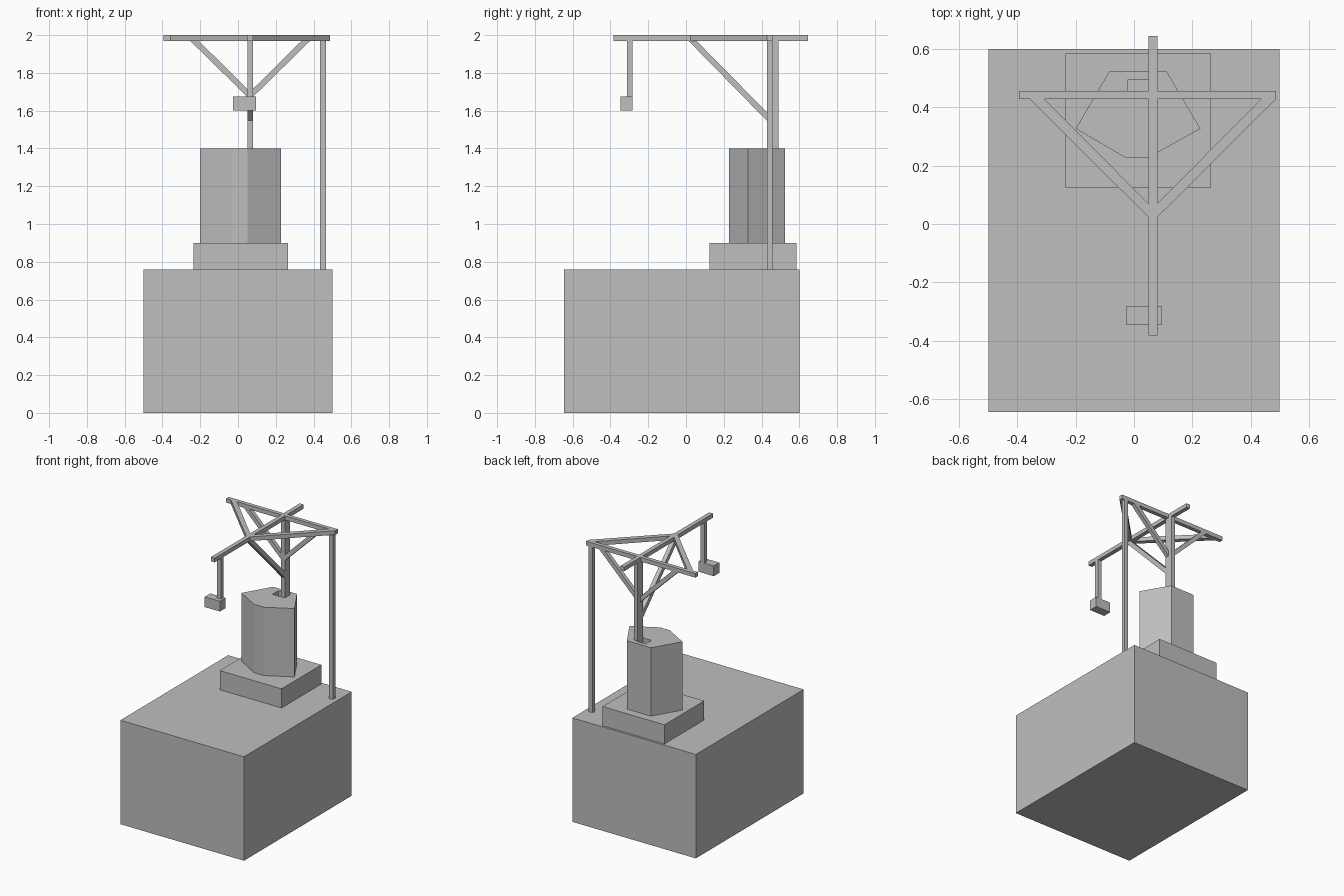
import bpy
import bmesh

default = bpy.data.objects.get("Cube")
if default:
    bpy.data.objects.remove(default, do_unlink=True)

grey = bpy.data.materials.new("plain grey")
grey.use_nodes = True
grey.diffuse_color = (0.52, 0.52, 0.52, 1)
grey.node_tree.nodes["Principled BSDF"].inputs["Base Color"].default_value = grey.diffuse_color


def prism(name, outline, low, high, place):
    """Extrude a flat outline from low to high; place maps (u, v, w) to x, y, z."""
    bm = bmesh.new()
    face = bm.faces.new([bm.verts.new(place(u, v, low)) for u, v in outline])
    new = bmesh.ops.extrude_face_region(bm, geom=[face])["geom"]
    step = place(0, 0, high) - place(0, 0, low)
    bmesh.ops.translate(bm, vec=step, verts=[g for g in new if isinstance(g, bmesh.types.BMVert)])
    bmesh.ops.recalc_face_normals(bm, faces=bm.faces)
    mesh = bpy.data.meshes.new(name)
    bm.to_mesh(mesh)
    bm.free()
    mesh.materials.append(grey)
    obj = bpy.data.objects.new(name, mesh)
    bpy.context.collection.objects.link(obj)
    return obj


from mathutils import Vector


def upright(u, v, w):
    return Vector((u, v, w))


def facing_front(u, v, w):
    return Vector((u, w, v))


def facing_side(u, v, w):
    return Vector((w, u, v))


def box(name, x, y, z):
    corners = [(x[0], y[0]), (x[1], y[0]), (x[1], y[1]), (x[0], y[1])]
    return prism(name, corners, z[0], z[1], upright)


# Shared timber positions
mid = 0.0645
boom_x = (0.049, 0.08)
beam_y = (0.428, 0.457)
top_z = (1.97, 2.0)

# Base and plinth
box("base_block", (-0.5, 0.5), (-0.645, 0.6), (0, 0.76))
box("plinth", (-0.235, 0.265), (0.125, 0.585), (0.76, 0.9))

# Faceted tower with a shaft beside the post
tower = prism("tower", [(-0.084, 0.525), (0.111, 0.525), (0.228, 0.327), (0.05, 0.228),
                        (-0.03, 0.228), (-0.2, 0.327)], 0.9, 1.4, upright)
shaft = box("shaft_cutter", (-0.02, 0.05), (beam_y[0], 0.495), (0.95, 1.5))
shaft.hide_render = True
shaft.hide_viewport = True
shaft.display_type = 'WIRE'
cut = tower.modifiers.new("shaft", 'BOOLEAN')
cut.operation = 'DIFFERENCE'
cut.solver = 'EXACT'
cut.object = shaft

# Uprights
box("main_post", boom_x, (beam_y[0], 0.489), (0.95, top_z[0]))
box("side_leg", (0.435, 0.467), beam_y, (0.76, top_z[0]))

# Top frame
box("cross_beam", (-0.395, 0.488), beam_y, top_z)
box("boom", boom_x, (-0.383, 0.645), top_z)

# Mirrored braces: flat ones in the top frame, sloping ones on the post
for side, sign in (("right", -1), ("left", 1)):
    def mirrored(points):
        return [(mid + sign * u, v) for u, v in points]

    prism(side + "_frame_brace", mirrored([(0.422, 0.428), (0.371, 0.428), (0.015, 0.07), (0.015, 0.023)]),
          top_z[0], top_z[1], upright)
    prism(side + "_post_brace", mirrored([(0.318, 1.97), (0.273, 1.97), (0.015, 1.715), (0.015, 1.673)]),
          beam_y[0], beam_y[1], facing_front)

# Brace under the boom
prism("boom_brace", [(0.013, 1.97), (0.055, 1.97), (0.428, 1.592), (0.428, 1.547)],
      boom_x[0], boom_x[1], facing_side)

# Hanging weight
box("hanger", boom_x, (-0.313, -0.282), (1.675, top_z[0]))
box("hanging_block", (-0.027, 0.096), (-0.346, -0.282), (1.6, 1.675))
